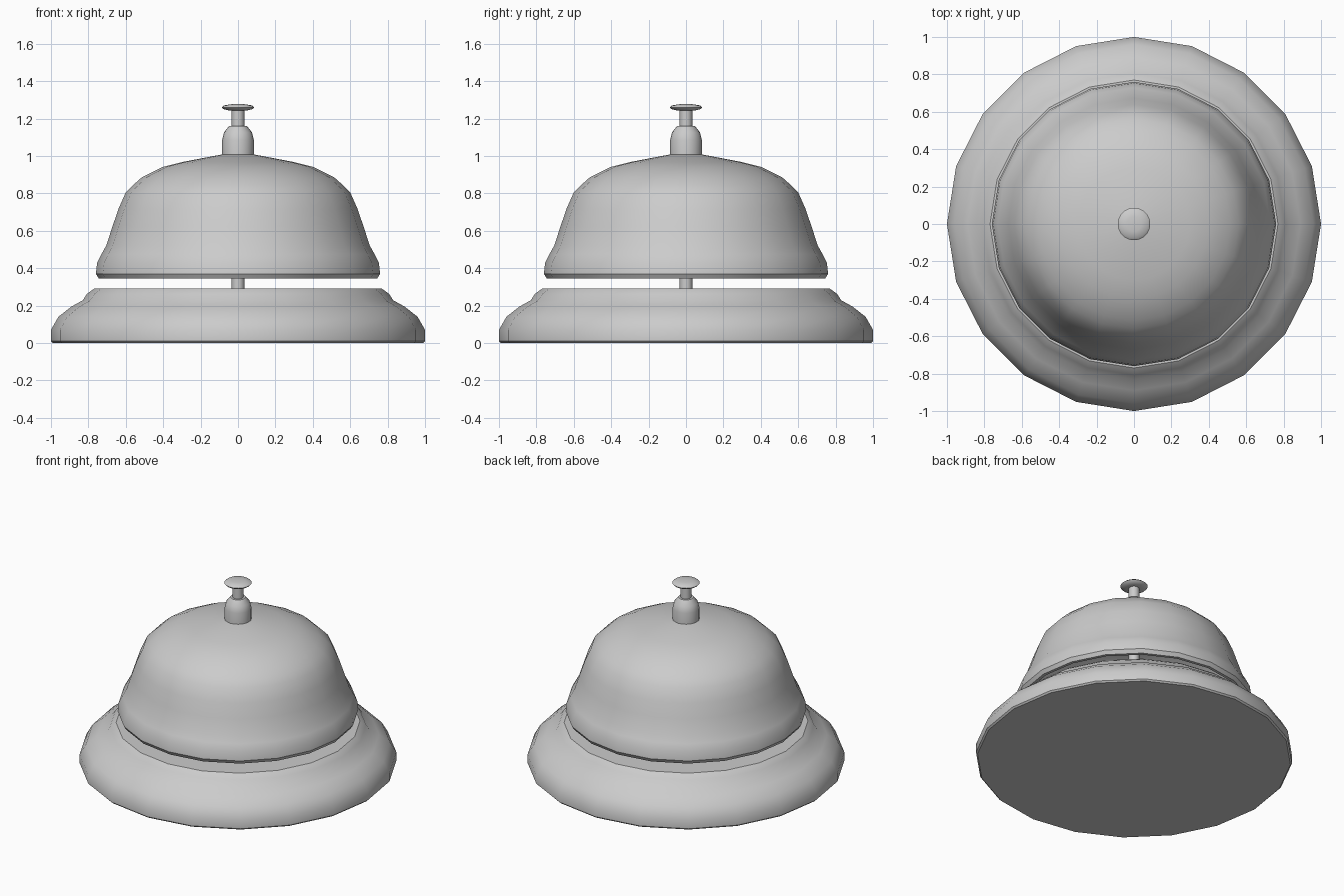
import bpy
from math import sin, cos, tau, radians

if "Cube" in bpy.data.objects:
    bpy.data.objects.remove(bpy.data.objects["Cube"])

SIDES = 20


def lathe(name, profile, sides=SIDES, angle=35):
    """Revolve (radius, z) points about z; radius 0 becomes a single pole."""
    verts, faces, rings = [], [], []
    for r, z in profile:
        start = len(verts)
        n = 1 if r == 0 else sides
        verts += [(r * cos(tau * i / n), r * sin(tau * i / n), z) for i in range(n)]
        rings.append([start + (i % n) for i in range(sides)])
    for a, b in zip(rings, rings[1:]):
        for i in range(sides):
            j = (i + 1) % sides
            faces.append(list(dict.fromkeys((a[i], a[j], b[j], b[i]))))
    mesh = bpy.data.meshes.new(name)
    mesh.from_pydata(verts, [], faces)
    obj = bpy.data.objects.new(name, mesh)
    bpy.context.collection.objects.link(obj)
    bpy.ops.object.select_all(action='DESELECT')
    obj.select_set(True)
    bpy.context.view_layer.objects.active = obj
    bpy.ops.object.shade_smooth_by_angle(angle=radians(angle))
    return obj


# Stepped, rounded base
lathe("base", [(0, 0), (0.99, 0), (1, 0.01), (1, 0.07), (0.96, 0.14), (0.89, 0.195),
               (0.83, 0.228), (0.808, 0.262), (0.77, 0.29), (0, 0.29)])

# Hollow bell dome: outside skin listed inner-to-outer, with the rim turned inside
lathe("bell", [(0, 0.98), (0.29, 0.94), (0.38, 0.915), (0.50, 0.855), (0.575, 0.79),
               (0.615, 0.70), (0.68, 0.52), (0.72, 0.42), (0.725, 0.345),
               (0.745, 0.345), (0.76, 0.37), (0.753, 0.43), (0.73, 0.475), (0.705, 0.52),
               (0.672, 0.62), (0.64, 0.715), (0.60, 0.805), (0.56, 0.845), (0.515, 0.885),
               (0.40, 0.942), (0.30, 0.967), (0.085, 1.008), (0, 1.008)])

# Collar on top of the dome
lathe("collar", [(0, 1.0), (0.085, 1.0), (0.085, 1.085), (0.075, 1.125),
                 (0.048, 1.16), (0, 1.16)])

# Central rod through the bell
lathe("plunger_rod", [(0, 0.28), (0.034, 0.28), (0.034, 1.25), (0, 1.25)])

# Press button
lathe("button", [(0, 1.24), (0.05, 1.243), (0.078, 1.25), (0.087, 1.26),
                 (0.075, 1.27), (0.04, 1.276), (0, 1.278)])
